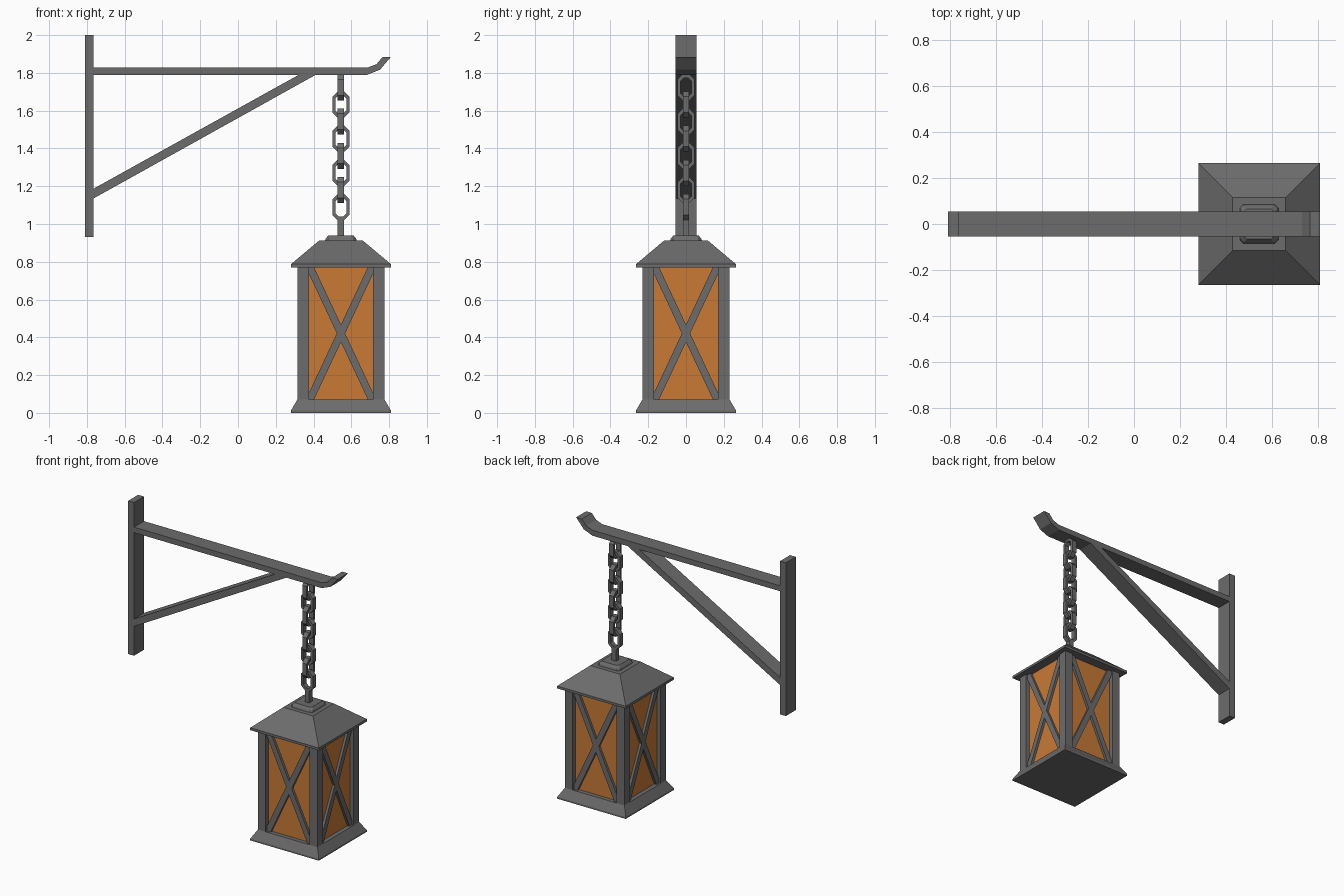
import bpy, bmesh, math
from mathutils import Matrix, Vector

if "Cube" in bpy.data.objects:
    bpy.data.objects.remove(bpy.data.objects["Cube"])

CX = 0.545  # lantern and chain axis


def material(name, rgb):
    m = bpy.data.materials.new(name)
    m.diffuse_color = (*rgb, 1)
    m.use_nodes = True
    m.node_tree.nodes["Principled BSDF"].inputs["Base Color"].default_value = m.diffuse_color
    return m


IRON = material("dark_iron", (0.15, 0.15, 0.15))
AMBER = material("amber_glass", (0.58, 0.195, 0.036))


def finish(name, bm, mat=IRON):
    bmesh.ops.recalc_face_normals(bm, faces=bm.faces)
    me = bpy.data.meshes.new(name)
    bm.to_mesh(me)
    bm.free()
    me.materials.append(mat)
    ob = bpy.data.objects.new(name, me)
    bpy.context.collection.objects.link(ob)
    return ob


def box(name, x, y, z, mat=IRON):
    bm = bmesh.new()
    size = [b - a for a, b in (x, y, z)]
    mid = Vector([(a + b) / 2 for a, b in (x, y, z)])
    bmesh.ops.create_cube(bm, size=1, matrix=Matrix.Translation(mid) @ Matrix.Diagonal((*size, 1)))
    return finish(name, bm, mat)


def prism(name, pts, y0, y1, matrix=Matrix()):
    """Extrude an x-z outline along y."""
    bm = bmesh.new()
    f = bm.faces.new([bm.verts.new((x, y0, z)) for x, z in pts])
    r = bmesh.ops.extrude_face_region(bm, geom=[f])
    vs = [v for v in r["geom"] if isinstance(v, bmesh.types.BMVert)]
    bmesh.ops.translate(bm, verts=vs, vec=(0, y1 - y0, 0))
    bmesh.ops.transform(bm, matrix=matrix, verts=bm.verts)
    return finish(name, bm)


def stack(name, levels, cut=0):
    """Square rings (z, half width) joined upward, with optional cut corners."""
    bm = bmesh.new()
    rings = []
    for z, h in levels:
        pts = []
        for i in range(4):
            rot = Matrix.Rotation(i * math.pi / 2, 3, "Z")
            for p in ([(h, h - cut), (h - cut, h)] if cut else [(h, h)]):
                pts.append(rot @ Vector((*p, z)))
        rings.append([bm.verts.new(p + Vector((CX, 0, 0))) for p in pts])
    n = len(rings[0])
    for a, b in zip(rings, rings[1:]):
        for i in range(n):
            j = (i + 1) % n
            bm.faces.new((a[i], a[j], b[j], b[i]))
    bm.faces.new(rings[0])
    bm.faces.new(rings[-1])
    return finish(name, bm)


def link(name, z, turned):
    """Elongated octagonal chain link."""
    def outline(w, h, c):
        return [(w, h - c), (w - c, h), (c - w, h), (-w, h - c),
                (-w, c - h), (c - w, -h), (w - c, -h), (w, c - h)]
    bm = bmesh.new()
    loops = [[bm.verts.new((x, y, zz)) for x, zz in pts]
             for pts, y in ((outline(.045, .069, .027), -.017), (outline(.045, .069, .027), .017),
                            (outline(.029, .051, .019), .017), (outline(.029, .051, .019), -.017))]
    for k in range(4):
        a, b = loops[k], loops[(k + 1) % 4]
        for i in range(8):
            j = (i + 1) % 8
            bm.faces.new((a[i], a[j], b[j], b[i]))
    rot = Matrix.Rotation(math.pi / 2 if turned else 0, 4, "Z")
    bmesh.ops.transform(bm, matrix=Matrix.Translation((CX, 0, z)) @ rot, verts=bm.verts)
    return finish(name, bm)


# Wall bracket
D = 0.055
box("wall_plate", (-.81, -.765), (-D, D), (.93, 2))
prism("arm", [(-.765, 1.79), (.685, 1.79), (.752, 1.817), (.81, 1.885), (.766, 1.885),
              (.733, 1.846), (.685, 1.828), (-.765, 1.828)], -D, D)
prism("brace", [(-.765, 1.135), (.412, 1.79), (.322, 1.79), (-.765, 1.187)], -D, D)

# Chain
for i in range(8):
    link(f"chain_link_{i + 1}", 1.723 - i * 0.0905, i % 2 == 0)
box("lantern_hanger", (CX - .017, CX + .017), (-.017, .017), (.935, 1.037))

# Lantern body
stack("base", [(0, .265), (.012, .265), (.072, .23)])
stack("roof", [(.77, .265), (.787, .265), (.913, .115)])
stack("roof_cap", [(.913, .084), (.924, .08), (.94, .066)], .014)
box("glass", (CX - .2, CX + .2), (-.2, .2), (.07, .772), AMBER)

# Corner posts
for sx in (-1, 1):
    for sy in (-1, 1):
        x, y = CX + sx * .2, sy * .2
        box("corner_post", (x - .03, x + .03), (y - .03, y + .03), (.07, .772))

# Crossed bars on each side
for k in range(4):
    place = Matrix.Translation((CX, 0, 0)) @ Matrix.Rotation(k * math.pi / 2, 4, "Z")
    for s in (-1, 1):
        pts = [(-.17, .77), (-.17, .737), (.142, .072), (.17, .072), (.17, .105), (-.142, .77)]
        prism("cross_bar", [(s * x, z) for x, z in pts], -.217, -.198, place)
